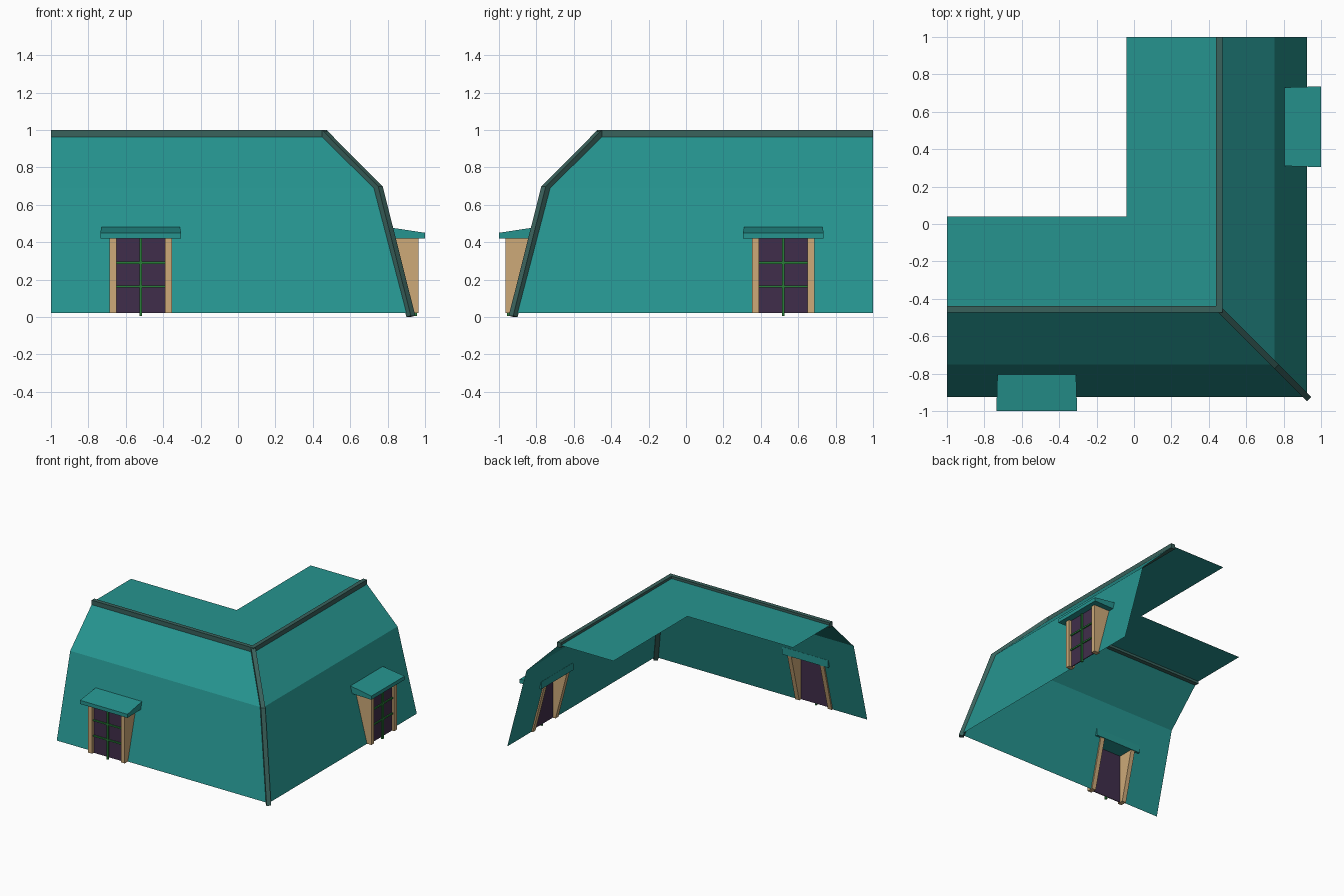
import bpy, bmesh
from mathutils import Vector

if "Cube" in bpy.data.objects:
    bpy.data.objects.remove(bpy.data.objects["Cube"])


def mat(name, col):
    m = bpy.data.materials.new(name)
    m.diffuse_color = (*col, 1)
    m.use_nodes = True
    m.node_tree.nodes["Principled BSDF"].inputs["Base Color"].default_value = m.diffuse_color
    return m


TEAL = mat("teal roof", (0.019, 0.296, 0.275))
TRIM = mat("dark trim", (0.042, 0.122, 0.107))
WOOD = mat("tan wood", (0.61, 0.40, 0.19))
GLASS = mat("purple glass", (0.051, 0.027, 0.069))
BARS = mat("green bars", (0.021, 0.205, 0.04))

# Each wing uses (s along, d outward, z); the two wings mirror across the hip
WINGS = {"front": lambda s, d, z: Vector((s, -d, z)),
         "right": lambda s, d, z: Vector((d, -s, z))}


def finish(bm, name, m, closed=True):
    bmesh.ops.remove_doubles(bm, verts=bm.verts, dist=1e-4)
    if closed:
        bmesh.ops.recalc_face_normals(bm, faces=bm.faces)
    me = bpy.data.meshes.new(name)
    bm.to_mesh(me)
    bm.free()
    me.materials.append(m)
    ob = bpy.data.objects.new(name, me)
    bpy.context.collection.objects.link(ob)


def loft(bm, rings):
    """Solid skin through equal-length rings, capped at both ends."""
    rs = [[bm.verts.new(p) for p in r] for r in rings]
    n = len(rs[0])
    for a, b in zip(rs, rs[1:]):
        for i in range(n):
            j = (i + 1) % n
            bm.faces.new((a[i], a[j], b[j], b[i]))
    bm.faces.new(rs[0])
    bm.faces.new(rs[-1])


def box(bm, f, s, d, z):
    loft(bm, [[f(a, d[0], z[0]), f(a, d[1], z[0]), f(a, d[1], z[1]), f(a, d[0], z[1])] for a in s])


def wall_d(z):
    return 0.925 - 0.175 * (z - 0.02) / 0.67


# Roof shell: flat top, upper slope and steep lower slope with window openings
EDGE, FLAT = 0.455, 0.98
WIN, Z0, ZW = (-0.65, -0.39), 0.02, 0.42
bm = bmesh.new()
for f in WINGS.values():
    out = f(0, 1, 0.8)

    def quad(*pts):
        face = bm.faces.new([bm.verts.new(f(*p)) for p in pts])
        face.normal_update()
        if face.normal.dot(out) < 0:
            face.normal_flip()

    quad((-1, -0.04, FLAT), (-0.04, -0.04, FLAT), (EDGE, EDGE, FLAT), (-1, EDGE, FLAT))
    rows = [(wall_d(Z0), Z0), (wall_d(ZW), ZW), (0.75, 0.69), (EDGE, FLAT)]
    for r, ((d0, z0), (d1, z1)) in enumerate(zip(rows, rows[1:])):
        low, high = [-1, *WIN, d0], [-1, *WIN, d1]
        for c in range(3):
            if (r, c) != (0, 1):
                quad((low[c], d0, z0), (low[c + 1], d0, z0), (high[c + 1], d1, z1), (high[c], d1, z1))
finish(bm, "roof_shell", TEAL, closed=False)

# Ridge trim, mitred at the corner
for wing, f in WINGS.items():
    bm = bmesh.new()
    sec = [(0.438, 0.96), (0.472, 0.96), (0.472, 1.0), (0.438, 1.0)]
    loft(bm, [[f(-1, d, z) for d, z in sec], [f(d, d, z) for d, z in sec]])
    finish(bm, wing + "_ridge_trim", TRIM)

# Hip trim down the corner: inner and outer (d, z) along the profile
bm = bmesh.new()
w = 0.012
rings = []
for (di, zi), (do, zo) in [((0.436, 0.965), (0.462, 0.999)),
                           ((0.738, 0.683), (0.762, 0.697)),
                           ((0.912, 0.0), (0.936, 0.006))]:
    rings.append([Vector((d + k, -d + k, z)) for d, z, k in
                  [(di, zi, -w), (do, zo, -w), (do, zo, w), (di, zi, w)]])
loft(bm, rings)
finish(bm, "hip_trim", TRIM)

# Dormer windows
for wing, f in WINGS.items():
    # wedge-shaped side posts
    bm = bmesh.new()
    for a, b in ((-0.686, WIN[0]), (WIN[1], -0.354)):
        loft(bm, [[f(s, 0.965, Z0), f(s, 0.965, ZW), f(s, wall_d(ZW) - 0.012, ZW),
                   f(s, wall_d(Z0) - 0.012, Z0)] for s in (a, b)])
    finish(bm, wing + "_window_posts", WOOD)

    # sloping cap, a little narrower at the back
    bm = bmesh.new()
    loft(bm, [[f(-0.52 - h, d, ZW), f(-0.52 + h, d, ZW), f(-0.52 + h, d, z), f(-0.52 - h, d, z)]
              for h, d, z in ((0.216, 1.0, 0.45), (0.21, 0.803, 0.48))])
    finish(bm, wing + "_window_cap", TEAL)

    # glass pane
    bm = bmesh.new()
    box(bm, f, WIN, (0.938, 0.944), (Z0, ZW))
    finish(bm, wing + "_window_glass", GLASS)

    # glazing bars
    bm = bmesh.new()
    box(bm, f, (-0.527, -0.513), (0.94, 0.956), (0.004, ZW))
    for z in (0.163, 0.29):
        box(bm, f, WIN, (0.94, 0.953), (z - 0.006, z + 0.006))
    finish(bm, wing + "_window_bars", BARS)
